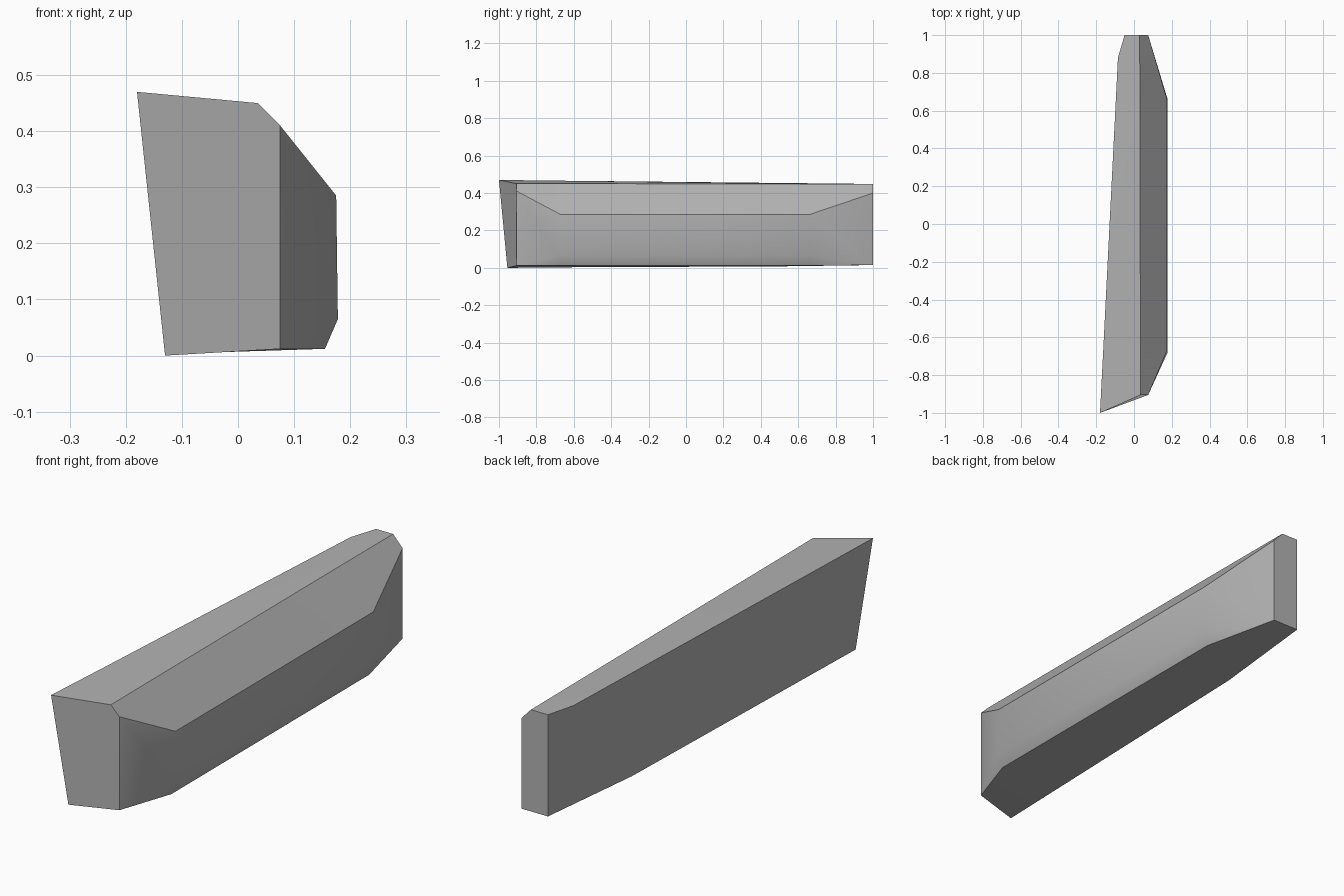
import bpy
import bmesh
import math

cube = bpy.data.objects.get("Cube")
if cube:
    bpy.data.objects.remove(cube, do_unlink=True)

# One plain grey for the whole panel
grey = bpy.data.materials.new("plain grey")
grey.use_nodes = True
colour = (0.45, 0.45, 0.45, 1.0)
grey.diffuse_color = colour
grey.node_tree.nodes["Principled BSDF"].inputs["Base Color"].default_value = colour


def section(inner_bottom, inner_top, ridge, shoulder, low, bottom):
    """One ring of the loft, running round from the inner bottom edge."""
    return [inner_bottom, inner_top, ridge, shoulder, low, bottom]


# Rings from front to back; the low and bottom corners meet at both ends
front_corner = (0.075, -0.905, 0.012)
back_corner = (0.075, 1, 0.015)
rings = [
    section((-0.13, -0.955, 0), (-0.18, -1, 0.47), (0.035, -0.905, 0.45),
            (0.075, -0.905, 0.41), front_corner, front_corner),
    section((-0.125, -0.67, 0.003), (-0.163, -0.67, 0.466), (0.034, -0.67, 0.45),
            (0.175, -0.67, 0.285), (0.178, -0.68, 0.065), (0.155, -0.67, 0.012)),
    section((-0.096, 0.5, 0.008), (-0.085, 0.88, 0.45), (0.031, 0.66, 0.449),
            (0.175, 0.66, 0.285), (0.178, 0.66, 0.065), (0.155, 0.66, 0.012)),
    section((-0.05, 1, 0.015), (-0.05, 1, 0.448), (0.03, 1, 0.448),
            (0.075, 1, 0.4), back_corner, back_corner),
]

# Loft the rings and close both ends
bm = bmesh.new()
loops = [[bm.verts.new(p) for p in ring] for ring in rings]
for a, b in zip(loops, loops[1:]):
    for i in range(len(a)):
        j = (i + 1) % len(a)
        bm.faces.new((a[i], a[j], b[j], b[i]))
bm.faces.new(loops[0])
bm.faces.new(loops[-1])
bmesh.ops.remove_doubles(bm, verts=bm.verts, dist=0.0001)
bmesh.ops.recalc_face_normals(bm, faces=bm.faces)

mesh = bpy.data.meshes.new("side_panel")
bm.to_mesh(mesh)
bm.free()
mesh.materials.append(grey)
panel = bpy.data.objects.new("side_panel", mesh)
bpy.context.collection.objects.link(panel)

# Soft bends along the outer bulge, crisp main edges
bpy.ops.object.select_all(action="DESELECT")
panel.select_set(True)
bpy.context.view_layer.objects.active = panel
bpy.ops.object.shade_smooth_by_angle(angle=math.radians(30))
